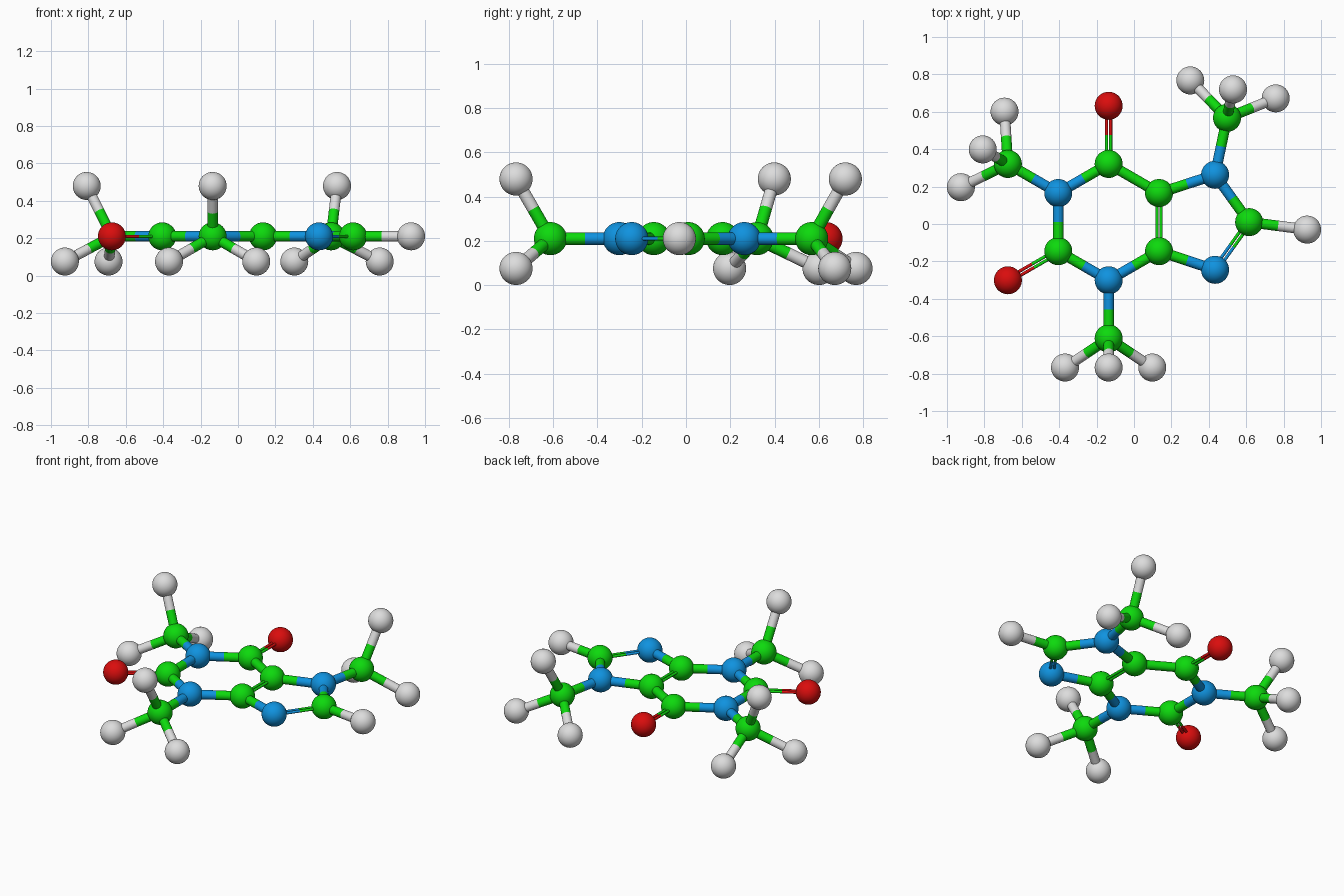
import bpy
from math import radians
from mathutils import Vector, Matrix

if "Cube" in bpy.data.objects:
    bpy.data.objects.remove(bpy.data.objects["Cube"])

R = 0.0747        # atom ball radius
L = 0.311         # bond length
Z = 0.21          # height of the flat ring plane


def material(name, colour):
    m = bpy.data.materials.new(name)
    m.diffuse_color = (*colour, 1)
    m.use_nodes = True
    m.node_tree.nodes["Principled BSDF"].inputs["Base Color"].default_value = m.diffuse_color
    return m


MATS = {
    "carbon": material("green", (0.004, 0.70, 0.004)),
    "nitrogen": material("blue", (0.005, 0.29, 0.74)),
    "oxygen": material("red", (0.70, 0.004, 0.004)),
    "hydrogen": material("light grey", (0.72, 0.72, 0.72)),
}
atoms = {}        # key -> (element, position)
bonds = []        # (key, key, is_double)


def atom(key, element, x, y, z=0.0):
    atoms[key] = (element, Vector((x, y, z)))


# six-sided ring, counter-clockwise from the top corner
hex_centre = Vector((-0.139, 0.019, 0))
ring = ["carbon", "nitrogen", "carbon", "nitrogen", "carbon", "carbon"]
for i, element in enumerate(ring):
    p = hex_centre + Matrix.Rotation(radians(90 + 60 * i), 3, 'Z') @ Vector((L, 0, 0))
    atom(f"r{i}", element, *p)
    bonds.append((f"r{i}", f"r{(i + 1) % 6}", i == 4))

# five-sided ring fused on the right
atom("n_top", "nitrogen", 0.430, 0.272)
atom("c_tip", "carbon", 0.612, 0.019)
atom("n_low", "nitrogen", 0.430, -0.236)
bonds += [("r5", "n_top", False), ("n_top", "c_tip", False),
          ("c_tip", "n_low", True), ("n_low", "r4", False)]
atom("h_tip", "hydrogen", 0.922, -0.021)
bonds.append(("c_tip", "h_tip", False))

# oxygens point straight out of the ring
for key in ("r0", "r2"):
    p = atoms[key][1]
    atom("o_" + key, "oxygen", *(p + (p - hex_centre).normalized() * L))
    bonds.append((key, "o_" + key, True))


# methyl groups: one carbon with three splayed hydrogens
def methyl(base, direction):
    d = Vector(direction).normalized()
    c = atoms[base][1] + d * L
    key = "m_" + base
    atom(key, "carbon", *c)
    bonds.append((base, key, False))
    for k in range(3):
        up = Matrix.Rotation(radians(120 * k), 3, d) @ Vector((0, 0, 1))
        atom(f"{key}_h{k}", "hydrogen", *(c + d * L * 0.5 + up * L * 0.866))
        bonds.append((key, f"{key}_h{k}", False))


methyl("r1", (-0.866, 0.5, 0))
methyl("r3", (0, -1, 0))
methyl("n_top", (0.064, 0.305, 0))

# centre the whole model on x and y
pts = [p for _, p in atoms.values()]
shift = Vector([-(min(p[a] for p in pts) + max(p[a] for p in pts)) / 2 for a in (0, 1)] + [Z])


def finish(name, element):
    ob = bpy.context.object
    ob.name = name
    ob.data.materials.append(MATS[element])
    bpy.ops.object.shade_smooth_by_angle(angle=radians(40))


def rod(a, b, radius, element):
    d = b - a
    bpy.ops.mesh.primitive_cylinder_add(
        vertices=24, radius=radius, depth=d.length, location=(a + b) / 2,
        rotation=d.to_track_quat('Z', 'Y').to_euler())
    finish(element + "_bond", element)


# atom balls
for element, p in atoms.values():
    bpy.ops.mesh.primitive_uv_sphere_add(segments=40, ring_count=20, radius=R, location=p + shift)
    finish(element + "_atom", element)

# bonds, each half coloured like the atom it touches
for ka, kb, double in bonds:
    (ea, a), (eb, b) = atoms[ka], atoms[kb]
    a, b = a + shift, b + shift
    side = (b - a).cross(Vector((0, 0, 1))).normalized()
    offsets = (-0.011, 0.011) if double else (0,)
    radius = 0.0085 if double else 0.028
    for o in offsets:
        s, mid = side * o, (a + b) / 2
        rod(a + s, mid + s, radius, ea)
        rod(mid + s, b + s, radius, eb)
